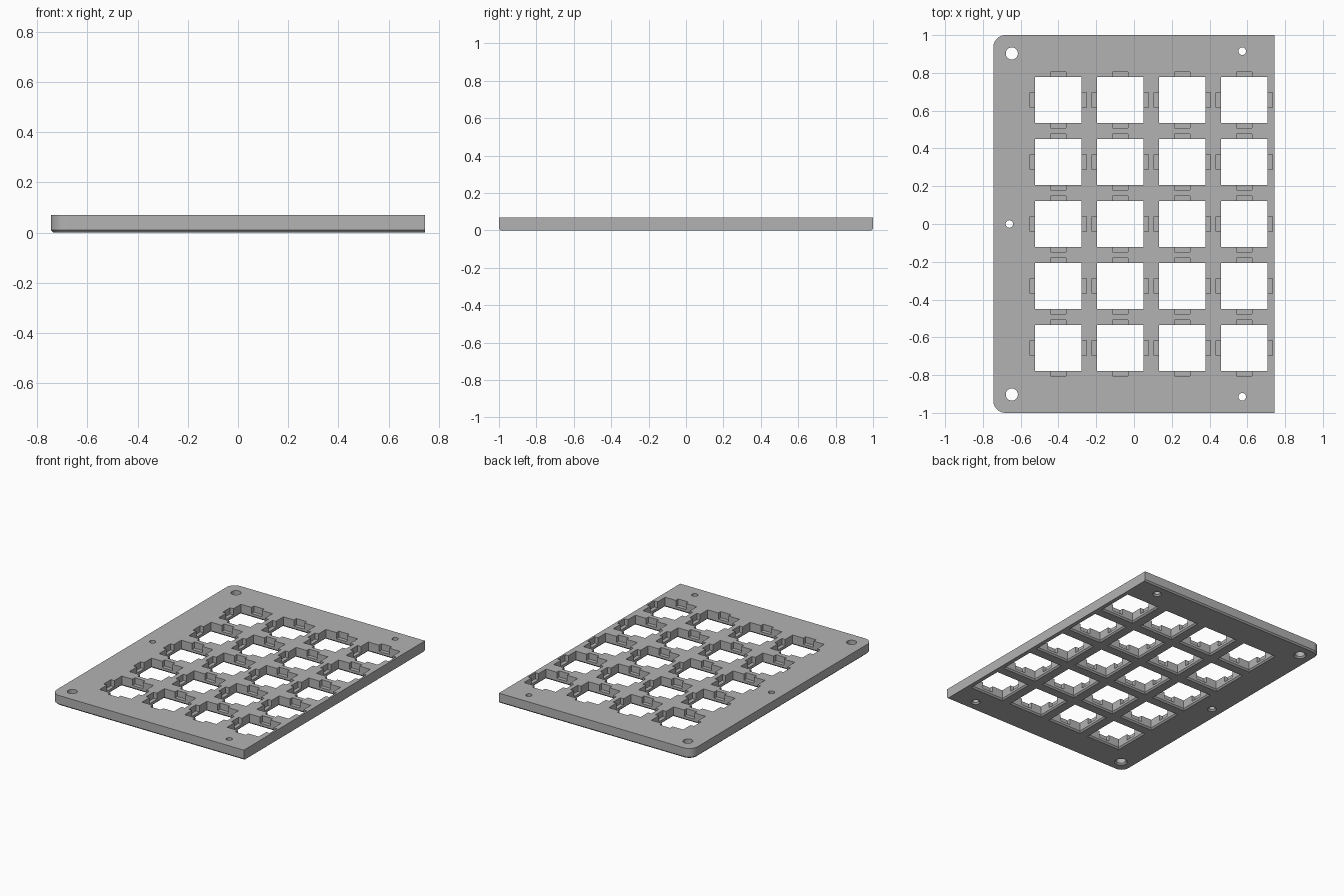
import bpy, bmesh
from math import sin, cos, pi

cube = bpy.data.objects.get("Cube")
if cube:
    bpy.data.objects.remove(cube, do_unlink=True)

W, L, T = 0.745, 1.0, 0.07      # half width, half length, thickness
CH = 0.01                       # underside chamfer
KEY = 0.1225                    # half size of a key opening
PITCH = 0.3283
FLOOR = 0.027                   # height of the clip notch floors

grey = bpy.data.materials.new("plate grey")
grey.use_nodes = True
COLOR = (0.45, 0.45, 0.45, 1)
grey.diffuse_color = COLOR
grey.node_tree.nodes["Principled BSDF"].inputs["Base Color"].default_value = COLOR


def loft(bm, rings):
    """Closed solid through a stack of (outline, z) rings."""
    loops = [[bm.verts.new((x, y, z)) for x, y in pts] for pts, z in rings]
    n = len(loops[0])
    bm.faces.new(loops[0][::-1])
    bm.faces.new(loops[-1])
    for a, b in zip(loops, loops[1:]):
        for i in range(n):
            j = (i + 1) % n
            bm.faces.new((a[i], a[j], b[j], b[i]))


def make_object(name, bm):
    bmesh.ops.recalc_face_normals(bm, faces=bm.faces)
    mesh = bpy.data.meshes.new(name)
    bm.to_mesh(mesh)
    bm.free()
    mesh.materials.append(grey)
    ob = bpy.data.objects.new(name, mesh)
    bpy.context.collection.objects.link(ob)
    return ob


def square(cx, cy, h):
    return [(cx - h, cy - h), (cx + h, cy - h), (cx + h, cy + h), (cx - h, cy + h)]


def circle(cx, cy, r, n=32):
    return [(cx + r * cos(2 * pi * i / n), cy + r * sin(2 * pi * i / n)) for i in range(n)]


def plus(cx, cy, reach, half):
    """Plus-shaped outline, made from one arm turned four times."""
    pts = []
    for c, s in ((1, 0), (0, 1), (-1, 0), (0, -1)):
        for x, y in ((reach, -half), (reach, half), (half, half)):
            pts.append((cx + c * x - s * y, cy + s * x + c * y))
    return pts


def outline(inset, r=0.065, n=12):
    """Plate outline: square right corners, rounded left corners."""
    l, d = W - inset, L - inset
    r -= inset
    pts = [(W, -d), (W, d)]
    for start, cy in ((pi / 2, d - r), (pi, r - d)):
        for i in range(n + 1):
            a = start + pi / 2 * i / n
            pts.append((-l + r + r * cos(a), cy + r * sin(a)))
    return pts


# Plate body with chamfered underside
bm = bmesh.new()
loft(bm, [(outline(CH), 0), (outline(0), CH), (outline(0), T)])
plate = make_object("switch_plate", bm)

# Key openings, clip notches and screw holes
openings, notches = bmesh.new(), bmesh.new()
for col in range(4):
    for row in range(5):
        x, y = -0.401 + col * PITCH, (row - 2) * PITCH
        loft(openings, [(square(x, y, KEY + 2 * CH), -CH), (square(x, y, KEY), CH),
                        (square(x, y, KEY), T + CH)])
        loft(notches, [(plus(x, y, KEY + 0.026, 0.04), FLOOR),
                       (plus(x, y, KEY + 0.026, 0.04), T + CH)])
for x, y, r in ((-0.647, 0.903, 0.032), (-0.647, -0.903, 0.032),
                (0.573, 0.915, 0.02), (0.573, -0.915, 0.02), (-0.66, 0, 0.02)):
    loft(openings, [(circle(x, y, r + 2 * CH), -CH), (circle(x, y, r), CH),
                    (circle(x, y, r), T + CH)])

# Cut the plate, then drop the cutters
cutters = [make_object("opening_cutter", openings), make_object("notch_cutter", notches)]
bpy.context.view_layer.objects.active = plate
for cutter in cutters:
    cutter.hide_render = True
    mod = plate.modifiers.new(cutter.name, 'BOOLEAN')
    mod.operation = 'DIFFERENCE'
    mod.solver = 'EXACT'
    mod.object = cutter
    bpy.ops.object.modifier_apply(modifier=mod.name)
for cutter in cutters:
    bpy.data.objects.remove(cutter, do_unlink=True)

# Smooth the round corners and holes, keep the edges crisp
bpy.ops.object.select_all(action='DESELECT')
plate.select_set(True)
bpy.ops.object.shade_smooth_by_angle(angle=pi / 6)
